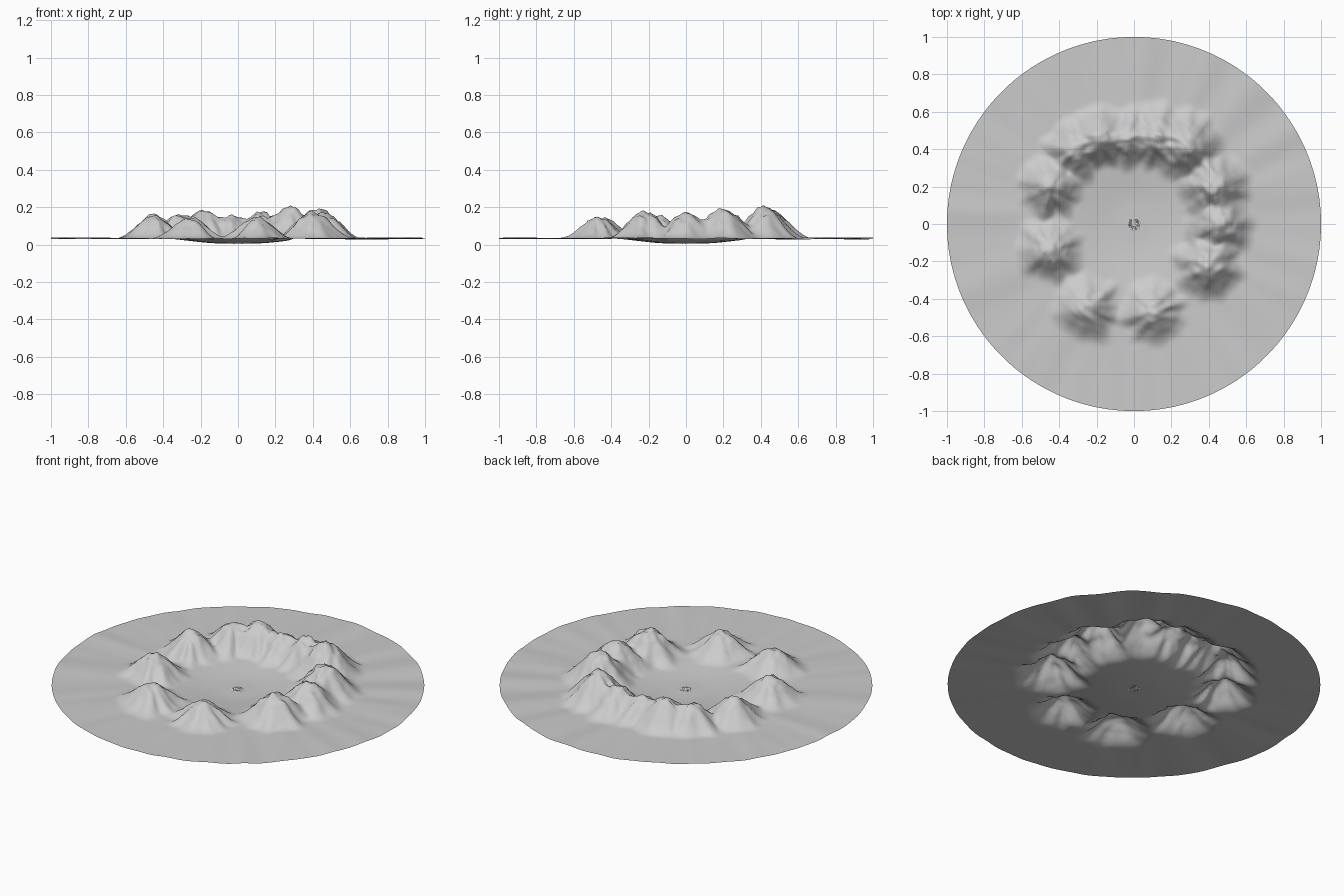
import bpy, bmesh, math, random
from mathutils import Vector, noise

random.seed(4)
if "Cube" in bpy.data.objects:
    bpy.data.objects.remove(bpy.data.objects["Cube"], do_unlink=True)

SEGMENTS, RINGS = 180, 90

# Rim peaks: x, y, height above the plain, spread
PEAKS = [
    (-0.45, 0.20, 0.125, 0.20), (-0.45, -0.14, 0.12, 0.20),
    (-0.25, -0.45, 0.11, 0.20), (0.10, -0.47, 0.11, 0.20),
    (0.40, -0.22, 0.14, 0.22), (0.46, 0.00, 0.14, 0.20),
    (0.43, 0.20, 0.16, 0.22), (0.28, 0.42, 0.17, 0.22),
    (0.12, 0.46, 0.14, 0.20), (-0.04, 0.46, 0.12, 0.18),
    (-0.18, 0.46, 0.15, 0.20), (-0.32, 0.40, 0.13, 0.20),
]


def smooth(t):
    t = max(0.0, min(1.0, t))
    return t * t * (3 - 2 * t)


def peak_height(x, y, peak, seed):
    """Concave mountain with gullies running down from its summit."""
    px, py, height, spread = peak
    dx, dy = x - px, y - py
    d = math.hypot(dx, dy)
    a = math.atan2(dy, dx)
    gully = noise.noise(Vector((2.2 * math.cos(a), 2.2 * math.sin(a), seed * 7.3)))
    t = 1 - d / (spread * (1 + 0.28 * gully))
    return height * smooth(t) ** 1.15


def terrain(x, y):
    r, a = math.hypot(x, y), math.atan2(y, x)
    # plain with a shallow sunken bowl and faint radial streaks
    streak = noise.noise(Vector((7 * math.cos(a), 7 * math.sin(a), r)))
    z = 0.037 - 0.027 * smooth(1.25 - r / 0.34) + 0.009 * streak * smooth(r - 0.1)
    total = sum(peak_height(x, y, p, i) ** 3 for i, p in enumerate(PEAKS))
    h = total ** (1 / 3)
    rough = noise.noise(Vector((x * 22, y * 22, 3))) + noise.noise(Vector((x * 45, y * 45, 8))) * 0.6
    return z + h * (1 + 0.13 * rough)


bm = bmesh.new()

# Polar sheet: centre point, then rings of displaced vertices
rings = []
for i in range(1, RINGS + 1):
    r = i / RINGS
    ring = []
    for j in range(SEGMENTS):
        a = math.tau * j / SEGMENTS
        x, y = r * math.cos(a), r * math.sin(a)
        z = terrain(x, y)
        if i == 2:  # small rubble knot in the middle
            z += random.uniform(-0.002, 0.008)
        ring.append(bm.verts.new((x, y, z)))
    rings.append(ring)

centre = bm.verts.new((0, 0, terrain(0, 0)))
for j in range(SEGMENTS):
    k = (j + 1) % SEGMENTS
    bm.faces.new((centre, rings[0][j], rings[0][k]))
    for inner, outer in zip(rings, rings[1:]):
        bm.faces.new((inner[j], outer[j], outer[k], inner[k]))

# Rest the lowest point on the floor
low = min(v.co.z for v in bm.verts)
for v in bm.verts:
    v.co.z -= low - 0.004

for f in bm.faces:
    f.smooth = True
mesh = bpy.data.meshes.new("crater_terrain")
bm.to_mesh(mesh)
bm.free()
crater = bpy.data.objects.new("crater_terrain", mesh)
bpy.context.collection.objects.link(crater)

# Pale rock colour
rock = bpy.data.materials.new("pale_grey_rock")
rock.use_nodes = True
colour = (0.6, 0.6, 0.6, 1)
rock.diffuse_color = colour
rock.node_tree.nodes["Principled BSDF"].inputs["Base Color"].default_value = colour
mesh.materials.append(rock)
